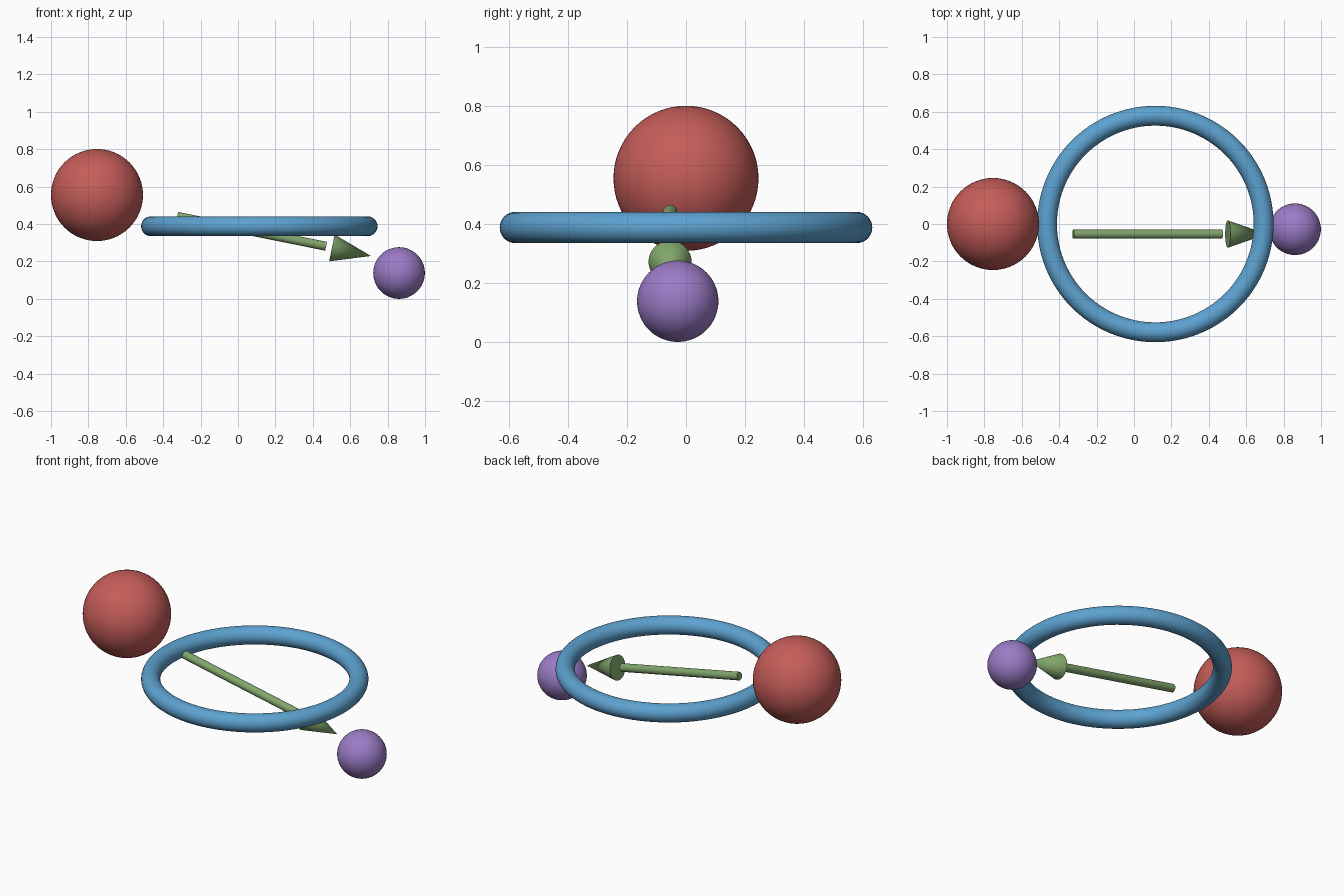
import bpy
import math
from mathutils import Vector

cube = bpy.data.objects.get("Cube")
if cube:
    bpy.data.objects.remove(cube, do_unlink=True)


def material(name, color):
    mat = bpy.data.materials.new(name)
    mat.use_nodes = True
    rgba = (*color, 1.0)
    mat.diffuse_color = rgba
    bsdf = next(n for n in mat.node_tree.nodes if n.type == "BSDF_PRINCIPLED")
    bsdf.inputs["Base Color"].default_value = rgba
    return mat


def finish(name, mat):
    obj = bpy.context.object
    obj.name = name
    obj.data.materials.append(mat)
    bpy.ops.object.shade_smooth_by_angle(angle=math.radians(40))
    return obj


def ball(name, center, radius, mat):
    bpy.ops.mesh.primitive_uv_sphere_add(segments=64, ring_count=32, radius=radius, location=center)
    return finish(name, mat)


def tapered_rod(name, start, end, r_start, r_end, mat):
    start, end = Vector(start), Vector(end)
    axis = end - start
    bpy.ops.mesh.primitive_cone_add(
        vertices=48, radius1=r_start, radius2=r_end, depth=axis.length,
        location=(start + end) / 2,
        rotation=axis.to_track_quat("Z", "Y").to_euler())
    return finish(name, mat)


red = material("soft red", (0.56, 0.11, 0.10))
blue = material("sky blue", (0.11, 0.36, 0.63))
green = material("leaf green", (0.22, 0.38, 0.15))
purple = material("lavender purple", (0.33, 0.20, 0.57))

# Large and small spheres
ball("large_sphere", (-0.754, 0, 0.555), 0.246, red)
ball("small_sphere", (0.861, -0.028, 0.138), 0.138, purple)

# Horizontal ring
bpy.ops.mesh.primitive_torus_add(
    major_segments=96, minor_segments=32, major_radius=0.579,
    minor_radius=0.053, location=(0.114, 0, 0.388))
finish("ring", blue)

# Arrow sloping down towards the small sphere, with a gap behind its head
tapered_rod("arrow_shaft", (-0.325, -0.054, 0.441), (0.471, -0.054, 0.281), 0.024, 0.024, green)
tapered_rod("arrow_head", (0.502, -0.054, 0.272), (0.711, -0.054, 0.229), 0.073, 0, green)
